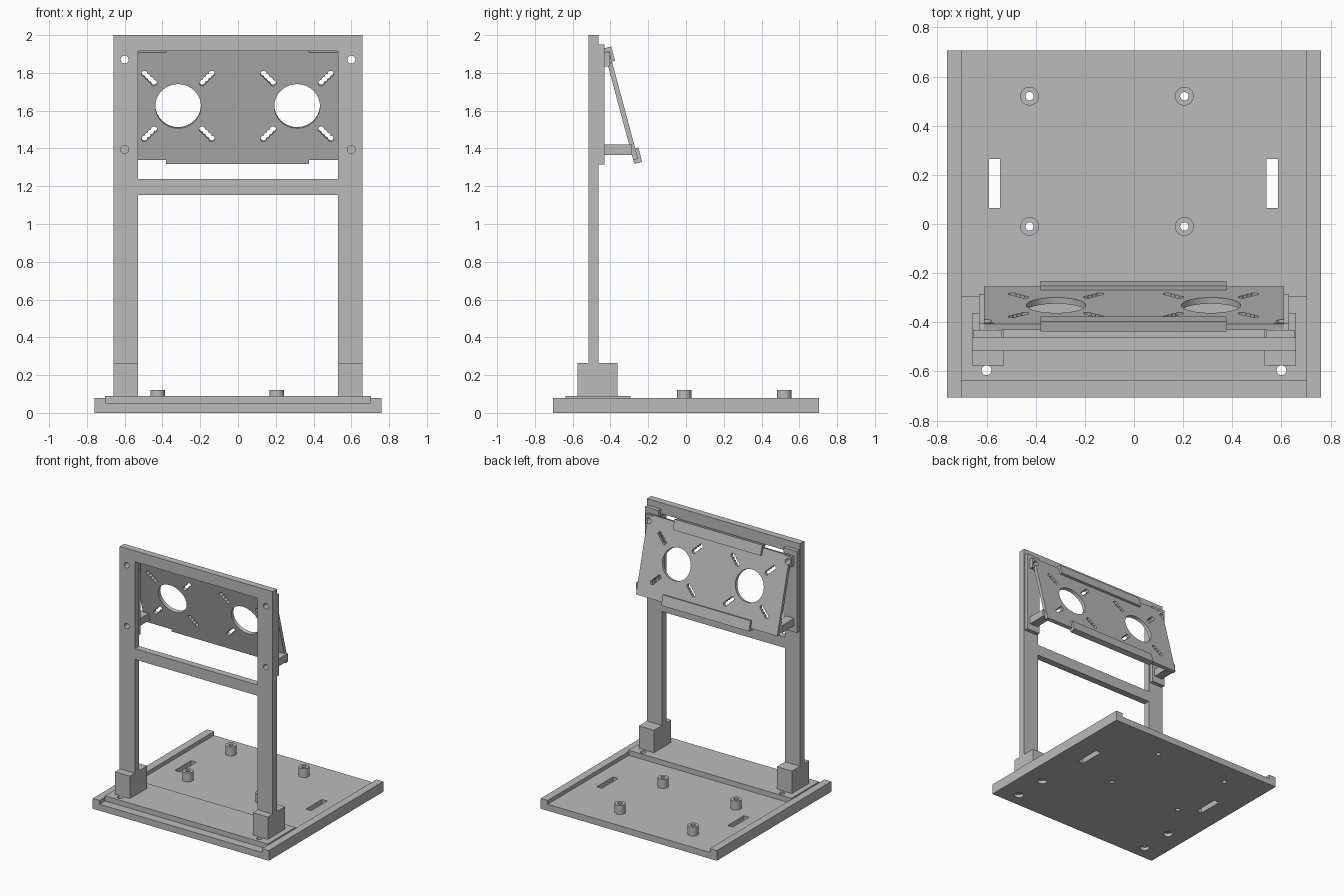
import bpy, bmesh
from math import pi, sin, cos, acos, radians
from mathutils import Matrix, Vector

cube = bpy.data.objects.get("Cube")
if cube:
    bpy.data.objects.remove(cube, do_unlink=True)

GREY = (0.5, 0.5, 0.5, 1)
grey = bpy.data.materials.new("plain_grey")
grey.use_nodes = True
grey.diffuse_color = GREY
grey.node_tree.nodes["Principled BSDF"].inputs["Base Color"].default_value = GREY


def finish(name, bm):
    bmesh.ops.recalc_face_normals(bm, faces=bm.faces)
    mesh = bpy.data.meshes.new(name)
    bm.to_mesh(mesh)
    bm.free()
    mesh.materials.append(grey)
    obj = bpy.data.objects.new(name, mesh)
    bpy.context.collection.objects.link(obj)
    return obj


def box(name, x, y, z):
    """Box from (min, max) ranges."""
    bm = bmesh.new()
    size = [r[1] - r[0] for r in (x, y, z)]
    mid = [(r[0] + r[1]) / 2 for r in (x, y, z)]
    bmesh.ops.create_cube(bm, matrix=Matrix.Translation(mid) @ Matrix.Diagonal((*size, 1)))
    return finish(name, bm)


def rod(name, centre, radius, depth, axis="Z"):
    bm = bmesh.new()
    turn = Matrix.Rotation(pi / 2, 4, "X") if axis == "Y" else Matrix()
    bmesh.ops.create_cone(bm, cap_ends=True, segments=40, radius1=radius, radius2=radius,
                          depth=depth, matrix=Matrix.Translation(centre) @ turn)
    return finish(name, bm)


def beaded_slot(centre_x, angle, start, radius=0.016, pitch=0.024, beads=4):
    """Prism whose outline is a row of overlapping circles, radial to a round opening."""
    a = acos(pitch / 2 / radius)
    points = []
    for side in (0, 1):
        for i in range(beads):
            lo = 0 if i == 0 else a
            hi = pi if i == beads - 1 else pi - a
            lo, hi = (lo - pi / 2 if i == 0 else lo), (hi + 0 if i < beads - 1 else pi - a)
            # first bead on each side carries the round end cap
            lo = 0 if i == 0 else a
            hi = pi - a if i < beads - 1 else pi
            c = (beads - 1) / 2 * pitch - i * pitch
            for k in range(8):
                t = lo + (hi - lo) * k / 8
                p = Vector((c + radius * cos(t), radius * sin(t)))
                points.append(-p if side else p)
    bm = bmesh.new()
    mid = start + (beads - 1) / 2 * pitch
    verts = []
    for p in points:
        r, s = p.x + mid, p.y
        verts.append(bm.verts.new((centre_x + r * cos(angle) - s * sin(angle), -0.1,
                                   r * sin(angle) + s * cos(angle))))
    face = bm.faces.new(verts)
    out = bmesh.ops.extrude_face_region(bm, geom=[face])
    bmesh.ops.translate(bm, vec=(0, 0.2, 0),
                        verts=[v for v in out["geom"] if isinstance(v, bmesh.types.BMVert)])
    return finish("slot_cutter", bm)


def cut(obj, *cutters):
    """Subtract the cutters and remove them."""
    bpy.context.view_layer.objects.active = obj
    for c in cutters:
        c.hide_render = True
        mod = obj.modifiers.new("cut", "BOOLEAN")
        mod.operation = "DIFFERENCE"
        mod.solver = "EXACT"
        mod.object = c
        bpy.ops.object.modifier_apply(modifier=mod.name)
        bpy.data.objects.remove(c, do_unlink=True)


def pivots(heights=(1.87, 1.395)):
    return [rod("hole", (sx * 0.6, -0.45, z), 0.021, 0.5, "Y")
            for sx in (-1, 1) for z in heights]


FLOOR = 0.05
STANDOFFS = [(x, y) for x in (-0.425, 0.205) for y in (-0.01, 0.52)]
BOLTS = [(x, y) for x in (-0.6, 0.6) for y in (-0.595, -0.33)]

# Base tray with two side rails, bolt holes and strap slots
base = box("base_plate", (-0.76, 0.76), (-0.705, 0.705), (0, 0.08))
cut(base, box("channel", (-0.7, 0.7), (-1, 1), (FLOOR, 0.2)),
    *[box("strap_slot", (x, x + 0.045), (0.065, 0.265), (-0.1, 0.2)) for x in (-0.59, 0.54)],
    *[rod("hole", (x, y, 0), 0.017, 0.4) for x, y in STANDOFFS],
    *[rod("hole", (x, y, 0), 0.02, 0.4) for x, y in BOLTS],
    *[rod("recess", (x, y, 0), 0.034, 0.05) for x, y in BOLTS])

# Hollow standoffs
for x, y in STANDOFFS:
    post = rod("standoff", (x, y, 0.085), 0.038, 0.07)
    cut(post, rod("hole", (x, y, 0.085), 0.017, 0.3))

# Foot plate and socket blocks
foot = box("foot_plate", (-0.703, 0.703), (-0.637, -0.295), (FLOOR, 0.09))
cut(foot, *[rod("hole", (x, y, 0), 0.02, 0.4) for x, y in BOLTS])
for side, s in (("left", 1), ("right", -1)):
    box(side + "_socket", sorted((s * 0.53, s * 0.66)), (-0.575, -0.362), (0.09, 0.265))

# Upright frame with two openings
frame = box("upright_frame", (-0.66, 0.66), (-0.515, -0.462), (0.09, 2))
cut(frame, box("opening", (-0.53, 0.53), (-1, 0), (0, 1.153)),
    box("opening", (-0.53, 0.53), (-1, 0), (1.237, 1.915)), *pivots())

# Brackets behind the frame: strip, upper lug and lower arm
for side, s in (("left", 1), ("right", -1)):
    strip = box(side + "_bracket_strip", sorted((s * 0.54, s * 0.655)), (-0.462, -0.432), (1.315, 1.95))
    cut(strip, *pivots())
    lug = box(side + "_bracket_lug", sorted((s * 0.57, s * 0.63)), (-0.432, -0.403), (1.833, 1.91))
    cut(lug, *pivots())
    box(side + "_bracket_arm", sorted((s * 0.56, s * 0.63)), (-0.432, -0.285), (1.365, 1.422))

# Tilted panel with two round openings and radial slots
tilt = Matrix.Translation((0, -0.343, 1.627)) @ Matrix.Rotation(radians(15), 4, "X")
panel = box("tilted_panel", (-0.61, 0.61), (-0.013, 0.013), (-0.295, 0.295))
for x in (-0.317, 0.313):
    cut(panel, rod("opening", (x, 0, 0), 0.121, 0.3, "Y"),
        *[beaded_slot(x, pi / 4 + k * pi / 2, 0.18) for k in range(4)])
panel.data.transform(tilt)
cut(panel, *pivots((1.87,)))

# Retaining lips along the panel's top and bottom
for name, z in (("upper_lip", (0.238, 0.316)), ("lower_lip", (-0.316, -0.238))):
    lip = box(name, (-0.38, 0.377), (-0.013, 0.03), z)
    if name == "upper_lip":
        cut(lip, box("trim", (-1, 1), (-0.1, -0.0125), (0, 1)))
    lip.data.transform(tilt)

# Smooth round walls, keep hard edges
bpy.ops.object.select_all(action="DESELECT")
for obj in bpy.context.scene.objects:
    if obj.type == "MESH" and obj.data.materials and obj.data.materials[0] == grey:
        obj.select_set(True)
        bpy.context.view_layer.objects.active = obj
bpy.ops.object.shade_smooth_by_angle(angle=radians(30))
